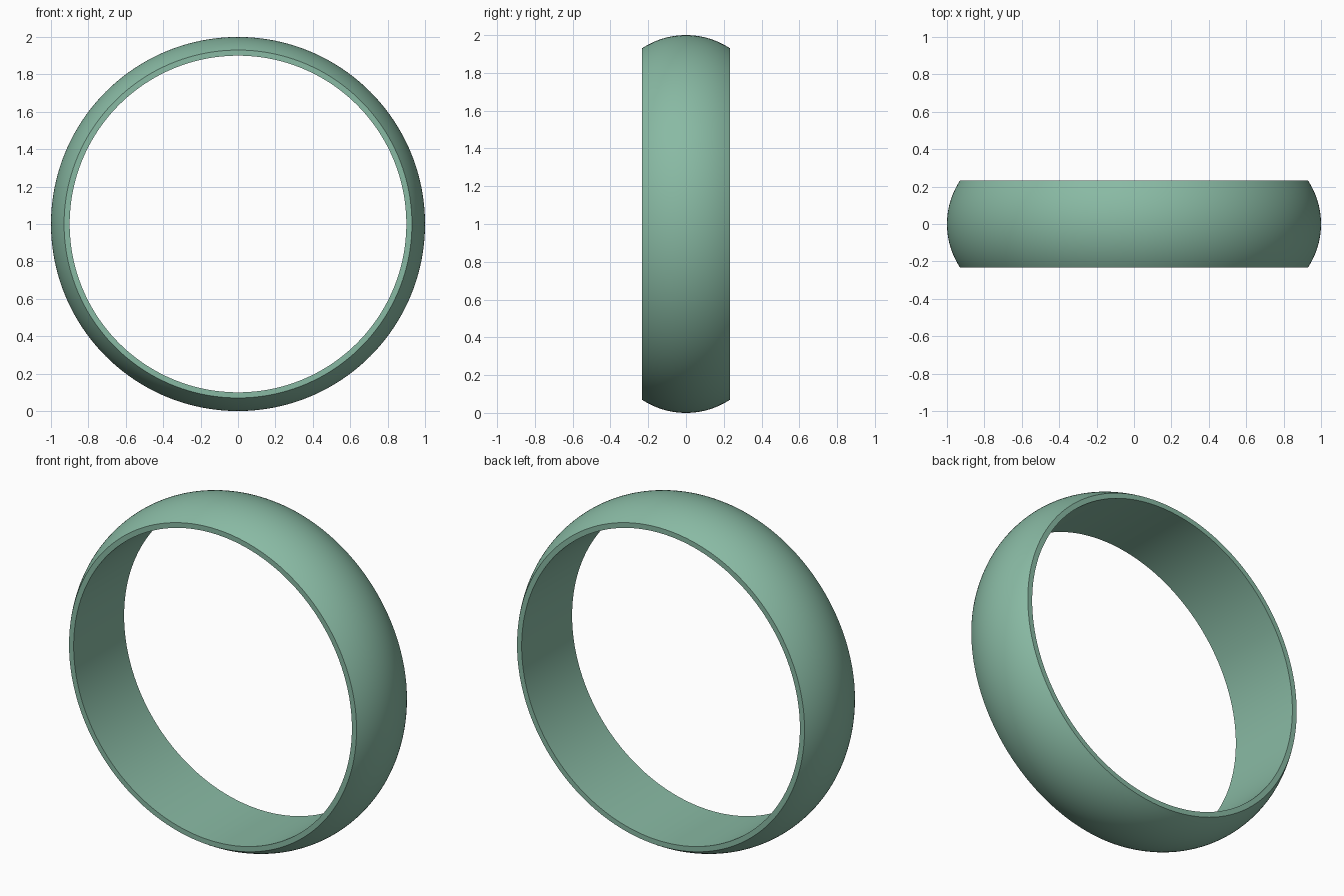
import bpy, bmesh
from math import pi, sqrt
from mathutils import Vector

if "Cube" in bpy.data.objects:
    bpy.data.objects.remove(bpy.data.objects["Cube"])

HALF_W, R_IN, R_EDGE, R_OUT = 0.233, 0.90, 0.93, 1.0
ARC_STEPS, SIDES = 24, 192

# Cross-section: domed outside, flat rims, straight bore
sag = R_OUT - R_EDGE
dome_r = (HALF_W ** 2 + sag ** 2) / (2 * sag)
profile = []
for i in range(ARC_STEPS + 1):
    y = -HALF_W + 2 * HALF_W * i / ARC_STEPS
    profile.append((y, R_OUT - dome_r + sqrt(dome_r ** 2 - y ** 2)))
profile += [(HALF_W, R_IN), (-HALF_W, R_IN)]

# Band: revolve the cross-section about the y axis
bm = bmesh.new()
verts = [bm.verts.new((0, y, r)) for y, r in profile]
edges = [bm.edges.new((verts[i - 1], verts[i])) for i in range(len(verts))]
bmesh.ops.spin(bm, geom=verts + edges, cent=(0, 0, 0), axis=(0, 1, 0),
               angle=2 * pi, steps=SIDES, use_merge=False)
bmesh.ops.remove_doubles(bm, verts=bm.verts[:], dist=1e-4)
bmesh.ops.translate(bm, verts=bm.verts[:], vec=Vector((0, 0, 1)))
bmesh.ops.recalc_face_normals(bm, faces=bm.faces[:])
mesh = bpy.data.meshes.new("ring_band")
bm.to_mesh(mesh)
bm.free()
band = bpy.data.objects.new("ring_band", mesh)
bpy.context.collection.objects.link(band)

# Soft green finish
mat = bpy.data.materials.new("soft_green")
mat.diffuse_color = (0.25, 0.49, 0.37, 1)
mat.use_nodes = True
mat.node_tree.nodes["Principled BSDF"].inputs["Base Color"].default_value = mat.diffuse_color
mesh.materials.append(mat)

# Smooth surfaces with crisp rims
bpy.context.view_layer.objects.active = band
band.select_set(True)
bpy.ops.object.shade_smooth_by_angle(angle=pi / 6)
